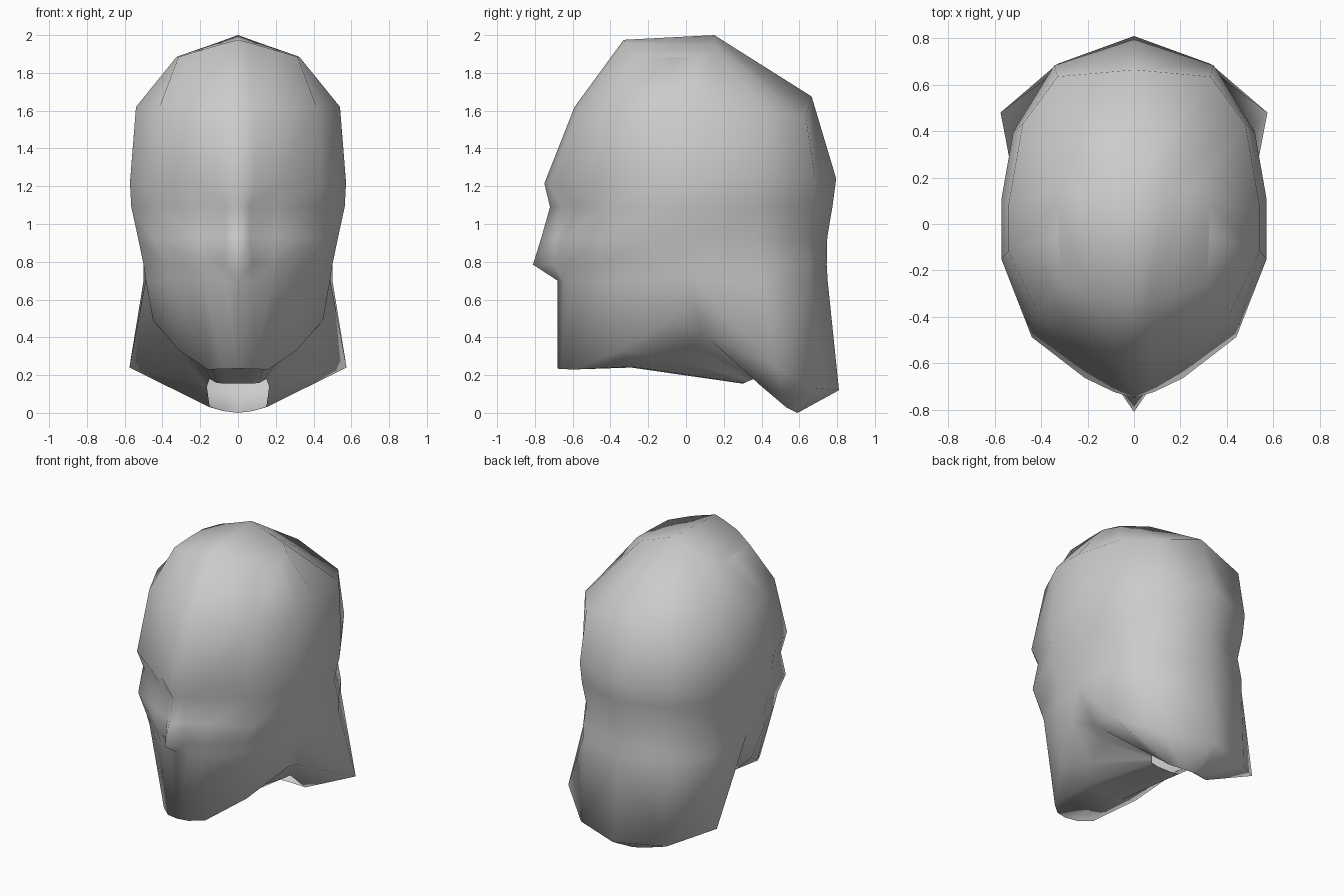
import bpy
import bmesh

if "Cube" in bpy.data.objects:
    bpy.data.objects.remove(bpy.data.objects["Cube"])

# Half cross-section of the head, front centre -> right side -> back centre (fractions)
SECTION = [(0, -1), (.15, -.965), (.37, -.885), (.77, -.65), (1, -.2),
           (1, .13), (.91, .5), (.6, .86), (0, 1)]


def ring(z, width, front, back, z_back=0):
    """Scale the section to a half width and front/back depth."""
    pts = []
    for u, v in SECTION:
        y = v * (back if v > 0 else -front)
        pts.append([u * width, y, z + max(v, 0) * z_back])
    return pts


# Crown: small flat-topped patch
crown = [(0, -.33, 1.975), (.07, -.325, 1.957), (.18, -.31, 1.925), (.315, -.25, 1.885),
         (.325, -.05, 1.885), (.325, .08, 1.885), (.24, .15, 1.915), (.13, .15, 1.953), (0, .15, 2.0)]

# Skull and face rings
forehead = ring(1.62, .54, -.59, .665)
brow = ring(1.215, .572, -.75, .795, .025)
eyes = ring(1.09, .565, -.72, .775)
cheek = ring(.93, .53, -.765, .748)
nose = ring(.785, .50, -.715, .745)
lip = ring(.70, .487, -.68, .75)

# Squarer back of the skull
forehead[6] = (.48, .43, 1.60)
forehead[7] = (.33, .635, 1.565)
forehead[8][2] = 1.675

# Eye sockets, cheekbones, narrow nose ridge and nose tip
eyes[1] = (.06, -.66, 1.09)
eyes[2][1] += .06
eyes[3][1] += .04
cheek[1] = (.065, -.69, .93)
cheek[2] = (.20, -.64, .93)
cheek[3] = (.44, -.475, .92)
nose[0][1] = -.81
nose[1] = (.075, -.70, .785)
lip[1][1] += .01

# Straight sides at the nape, top of the fold behind the jaw
for r in (nose, lip):
    r[6][0], r[6][1] = .50, .40
    r[7][0], r[7][1] = .335, .66
lip[4][1] = -.18
lip[5] = (.487, .02, .71)

# Jaw line, hollow behind the jaw, and flared nape
jaw = [(0, -.68, .235), (.08, -.66, .232), (.16, -.59, .23), (.31, -.35, .33),
       (.45, -.08, .49), (.40, .08, .43), (.575, .48, .24), (.33, .69, .13), (0, .81, .12)]

# Neck opening
neck = [(0, .30, .155), (.06, .30, .155), (.11, .31, .158), (.13, .33, .168),
        (.15, .36, .18), (.165, .40, .14), (.15, .53, .03), (.08, .57, .01), (0, .59, 0)]

# Underside of the chin, raised slightly towards the throat
chin = [(0, -.29, .24), (.07, -.29, .24), (.14, -.29, .245), (.24, -.15, .31), (.30, .05, .36)]

# Loft the half head
bm = bmesh.new()
rows = [[bm.verts.new(p) for p in r]
        for r in (crown, forehead, brow, eyes, cheek, nose, lip, jaw)]
neck = [bm.verts.new(p) for p in neck]
lip_v, jaw_v = rows[6], rows[7]
under = [bm.verts.new(p) for p in chin] + jaw_v[5:]


def loft(up, low, cols):
    for c in cols:
        bm.faces.new((low[c], low[c + 1], up[c + 1], up[c]))


for up, low in zip(rows[:6], rows[1:7]):
    loft(up, low, range(8))
loft(lip_v, jaw_v, (0, 1, 2, 3, 4, 6, 7))
# Fold of the nape runs to its corner
bm.faces.new((jaw_v[5], jaw_v[6], lip_v[5]))
bm.faces.new((jaw_v[6], lip_v[6], lip_v[5]))
# Chin underside, throat and nape hem
loft(jaw_v, under, range(4))
bm.faces.new((under[4], jaw_v[5], jaw_v[4]))
loft(under, neck, range(8))

# Close the crown
t = rows[0]
for ids in ((0, 1, 7, 8), (1, 2, 6, 7), (2, 3, 5, 6), (3, 4, 5)):
    bm.faces.new([t[i] for i in ids])

mesh = bpy.data.meshes.new("head")
bm.to_mesh(mesh)
bm.free()
mesh.shade_smooth()
head = bpy.data.objects.new("head", mesh)
bpy.context.collection.objects.link(head)

# Mirror to the left half
mirror = head.modifiers.new("mirror", 'MIRROR')
mirror.use_clip = True
mirror.merge_threshold = .001
